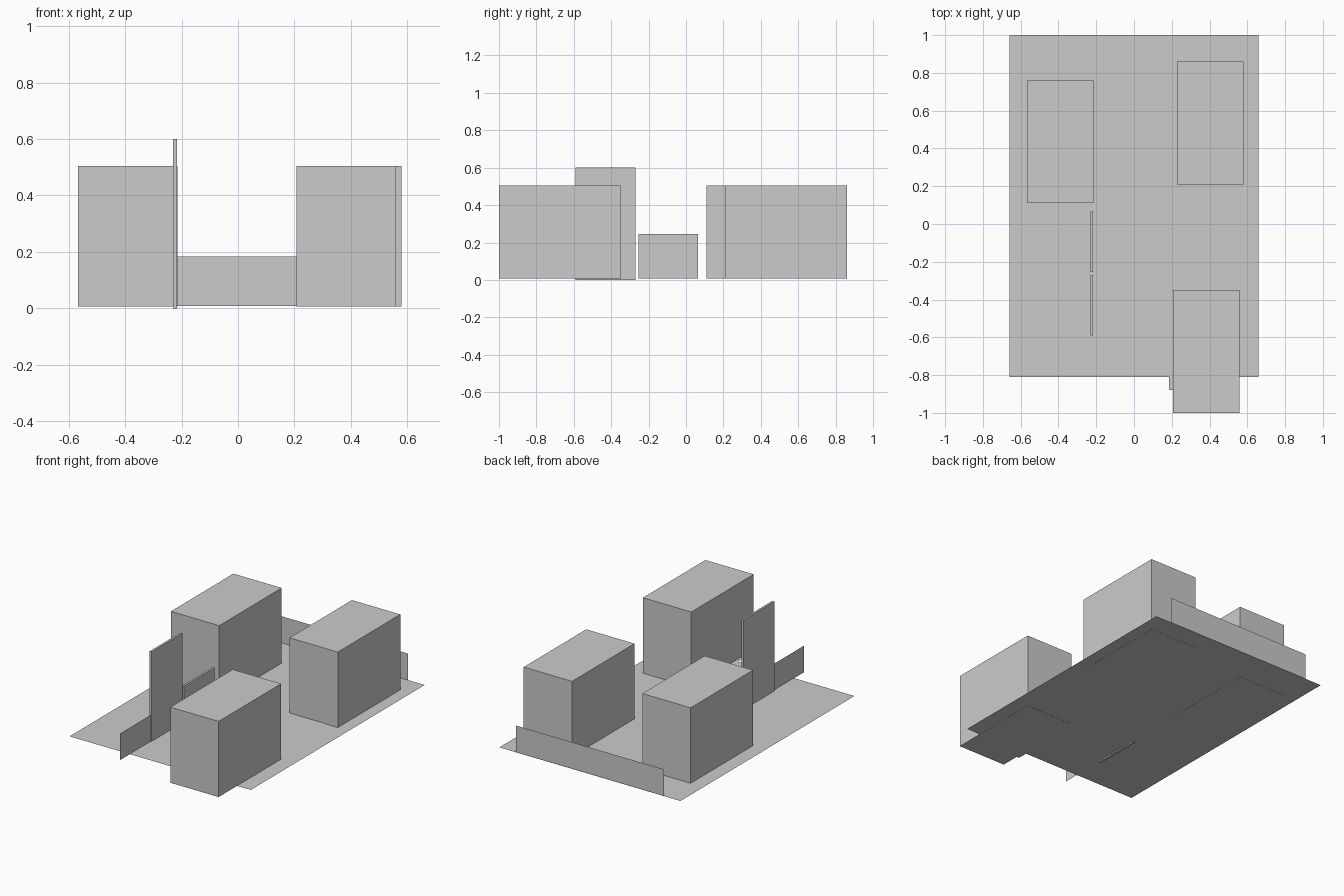
import bpy

if "Cube" in bpy.data.objects:
    bpy.data.objects.remove(bpy.data.objects["Cube"])

G = 0.008  # ground level

grey = bpy.data.materials.new("light_grey")
grey.diffuse_color = (0.6, 0.6, 0.6, 1)
grey.use_nodes = True
grey.node_tree.nodes["Principled BSDF"].inputs["Base Color"].default_value = grey.diffuse_color


def add_mesh(name, verts, faces):
    me = bpy.data.meshes.new(name)
    me.from_pydata(verts, [], faces)
    me.materials.append(grey)
    ob = bpy.data.objects.new(name, me)
    bpy.context.collection.objects.link(ob)
    return ob


def box(name, x0, x1, y0, y1, z0, z1):
    verts = [(x, y, z) for z in (z0, z1)
             for x, y in ((x0, y0), (x1, y0), (x1, y1), (x0, y1))]
    sides = [(i, (i + 1) % 4, (i + 1) % 4 + 4, i + 4) for i in range(4)]
    return add_mesh(name, verts, [(3, 2, 1, 0), (4, 5, 6, 7)] + sides)


def flat(name, x0, x1, y0, y1, z):
    return add_mesh(name, [(x0, y0, z), (x1, y0, z), (x1, y1, z), (x0, y1, z)],
                    [(0, 1, 2, 3)])


# Ground sheet
flat("ground_sheet", -0.66, 0.66, -0.81, 1.0, G)

# Thin paving strips along both sides, and a pad under the back right block
flat("left_strip", -0.27, -0.19, -0.80, 0.92, G + 0.002)
flat("right_strip", 0.185, 0.27, -0.88, 0.92, G + 0.002)
flat("right_pad", 0.27, 0.49, 0.17, 0.92, G + 0.002)

# Three equal large blocks
for name, x, y in (("left_block", -0.566, 0.11),
                   ("back_right_block", 0.228, 0.21),
                   ("front_right_block", 0.207, -1.0)):
    box(name, x, x + 0.352, y, y + 0.65, G - 0.001, 0.505)

# Upright panels in a row on the left strip
box("tall_panel", -0.23, -0.216, -0.59, -0.27, 0.0, 0.60)
box("low_panel", -0.23, -0.216, -0.255, 0.065, G, 0.245)
add_mesh("front_sheet",
         [(-0.221, -0.912, G), (-0.221, -0.59, G),
          (-0.221, -0.59, 0.183), (-0.221, -0.912, 0.183)], [(0, 1, 2, 3)])

# Back wall sheet
add_mesh("back_wall",
         [(-0.54, 0.998, G), (0.54, 0.998, G),
          (0.54, 0.998, 0.183), (-0.54, 0.998, 0.183)], [(0, 1, 2, 3)])
